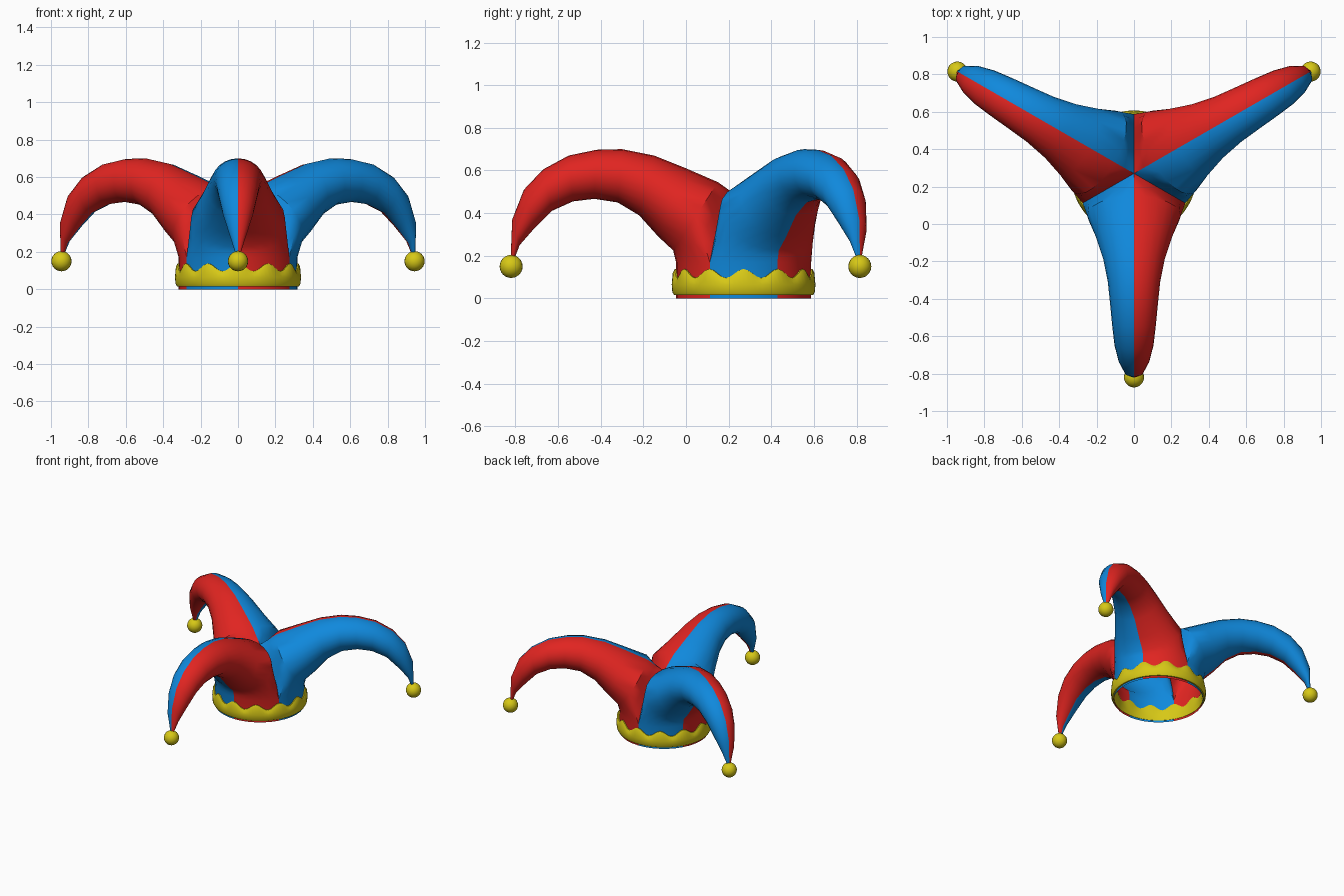
import bpy, bmesh
from math import sin, cos, pi, radians
from mathutils import Vector

if "Cube" in bpy.data.objects:
    bpy.data.objects.remove(bpy.data.objects["Cube"])

CY = 0.27          # hat axis sits at x=0, y=CY
R = 0.317          # head opening radius


def material(name, rgb):
    m = bpy.data.materials.new(name)
    m.diffuse_color = (*rgb, 1)
    m.use_nodes = True
    m.node_tree.nodes["Principled BSDF"].inputs["Base Color"].default_value = m.diffuse_color
    return m


red = material("red cloth", (0.75, 0.018, 0.015))
blue = material("blue cloth", (0.005, 0.25, 0.72))
gold = material("yellow trim", (0.68, 0.58, 0.008))


def finish(bm, name, mats, angle=40):
    bmesh.ops.remove_doubles(bm, verts=bm.verts, dist=0.0004)
    bmesh.ops.recalc_face_normals(bm, faces=bm.faces)
    me = bpy.data.meshes.new(name)
    bm.to_mesh(me)
    bm.free()
    ob = bpy.data.objects.new(name, me)
    bpy.context.collection.objects.link(ob)
    for m in mats:
        me.materials.append(m)
    bpy.ops.object.select_all(action='DESELECT')
    ob.select_set(True)
    bpy.context.view_layer.objects.active = ob
    bpy.ops.object.shade_smooth_by_angle(angle=radians(angle))
    return ob


# Horn sections: top (r, z), bottom (r, z), half width
SECTIONS = [
    ((.12, .545), (.33, .225), .25),
    ((.27, .61), (.40, .29), .205),
    ((.42, .67), (.49, .39), .165),
    ((.57, .70), (.59, .45), .14),
    ((.69, .697), (.70, .467), .128),
    ((.82, .67), (.80, .455), .117),
    ((.94, .605), (.90, .41), .104),
    ((1.03, .51), (.98, .33), .082),
    ((1.085, .37), (1.05, .25), .048),
    ((1.092, .19), (1.075, .185), .012),
]
# Seam between neighbouring horns, from the crown down to the wall: (r, z)
SEAM = [(0, .46), (.06, .44), (.12, .41), (.18, .365), (.235, .31),
        (.285, .25), (.317, .17)]
ARC = 6                      # wall steps per half horn
N = len(SEAM) - 1 + ARC      # points per half section


def half_rings():
    """Rings of one half horn as (radial, lateral, z)."""
    start = [Vector((r * cos(pi / 3), r * sin(pi / 3), z)) for r, z in SEAM]
    for i in range(1, ARC + 1):
        a = pi / 3 * (1 - i / ARC)
        start.append(Vector((R * cos(a), R * sin(a), .17)))
    wall = [Vector((p.x, p.y, 0)) for p in start[len(SEAM) - 1:]]
    rings = [start]
    for (tr, tz), (br, bz), w in SECTIONS:
        ring = []
        for i in range(N + 1):
            t = pi * i / N
            c = cos(t)
            ring.append(Vector(((tr + br) / 2 + (tr - br) / 2 * c, w * sin(t),
                                (tz + bz) / 2 + (tz - bz) / 2 * c)))
        rings.append(ring)
    # intermediate ring softens the change from wall to horn
    rings.insert(1, [a.lerp(b, .5) for a, b in zip(rings[0], rings[1])])
    return rings, wall


# Cloth hat: three horns, each half red and half blue
bm = bmesh.new()
rings, wall = half_rings()
for ang in (-90, 30, 150):
    a = radians(ang)
    for side in (1, -1):
        def put(p):
            l = p.y * side
            return bm.verts.new((p.x * cos(a) - l * sin(a),
                                 CY + p.x * sin(a) + l * cos(a), p.z))
        grid = [[put(p) for p in ring] for ring in rings]
        strips = list(zip(grid, grid[1:]))
        strips.append((grid[0][len(SEAM) - 1:], [put(p) for p in wall]))
        for u, v in strips:
            for i in range(len(u) - 1):
                f = bm.faces.new((u[i], u[i + 1], v[i + 1], v[i]))
                f.material_index = 0 if side == 1 else 1
finish(bm, "cloth_hat", (red, blue))

# Wavy brim band with twelve points
bm = bmesh.new()
SEG = 96
loops = []
for s in range(SEG):
    a = 2 * pi * s / SEG
    wave = cos(12 * a)
    top = .117 + .021 * wave
    prof = [(.309, top - .012), (.312, top), (.323, top), (.332, top - .018),
            (.337, .065), (.334, .03), (.326, .015), (.314, .015),
            (.309, .045 - .012 * wave)]
    loops.append([bm.verts.new((r * cos(a), CY + r * sin(a), z)) for r, z in prof])
for s in range(SEG):
    u, v = loops[s], loops[(s + 1) % SEG]
    for i in range(len(u)):
        j = (i + 1) % len(u)
        bm.faces.new((u[i], u[j], v[j], v[i]))
finish(bm, "brim_band", (gold,))

# Bells on the horn tips
for name, ang in (("front", -90), ("right", 30), ("left", 150)):
    a = radians(ang)
    bm = bmesh.new()
    bmesh.ops.create_uvsphere(bm, u_segments=20, v_segments=12, radius=.054)
    bmesh.ops.translate(bm, verts=bm.verts,
                        vec=(1.09 * cos(a), CY + 1.09 * sin(a), .15))
    finish(bm, name + "_bell", (gold,))
